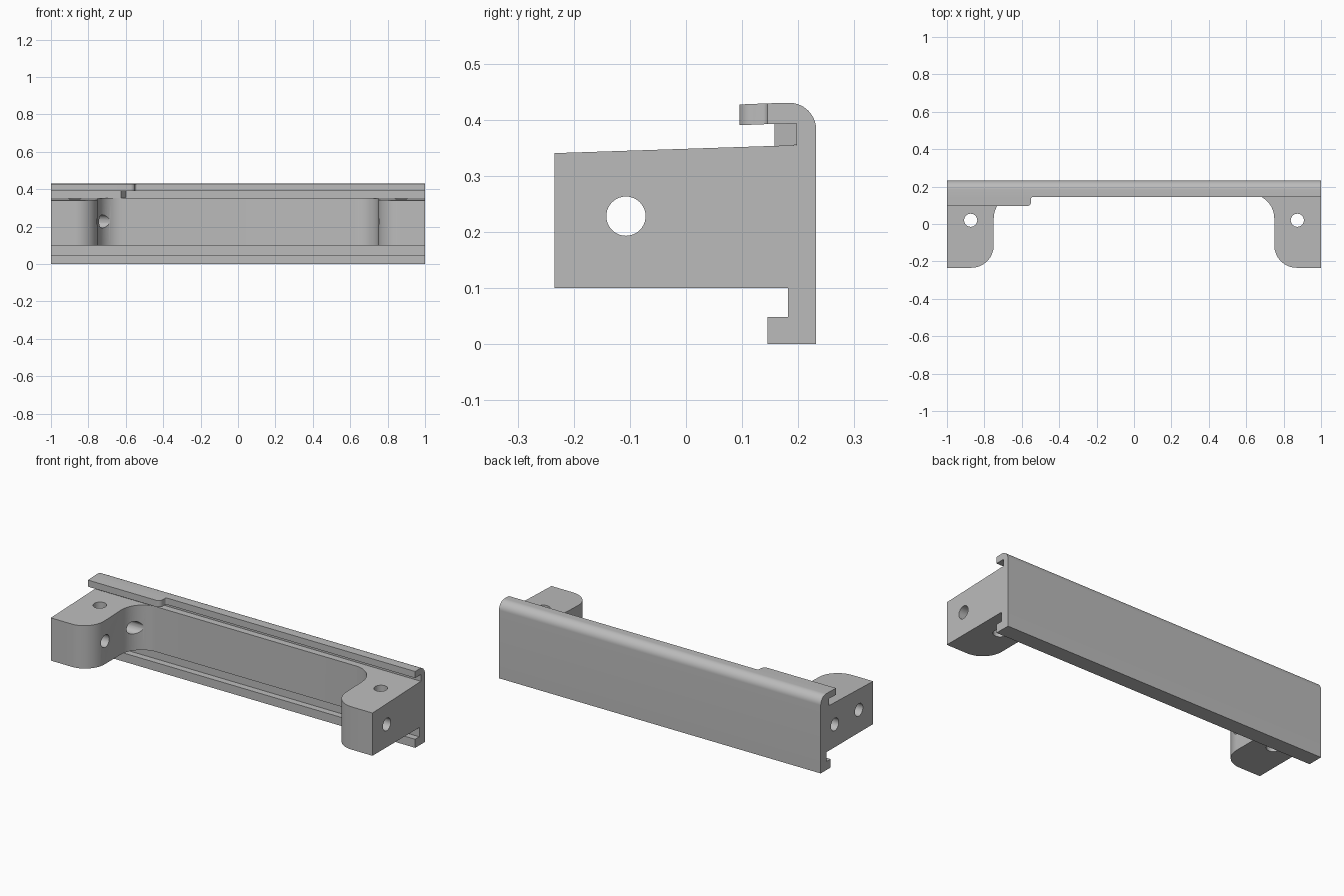
import bpy, bmesh
from math import radians, sin, cos
from mathutils import Matrix, Vector

cube = bpy.data.objects.get("Cube")
if cube:
    bpy.data.objects.remove(cube, do_unlink=True)

grey = bpy.data.materials.new("plain grey")
grey.use_nodes = True
grey.diffuse_color = (0.5, 0.5, 0.5, 1)
grey.node_tree.nodes["Principled BSDF"].inputs["Base Color"].default_value = (0.5, 0.5, 0.5, 1)


def arc(cx, cy, r, start, end, steps=14):
    angles = [radians(start + (end - start) * i / steps) for i in range(steps + 1)]
    return [(cx + r * cos(a), cy + r * sin(a)) for a in angles]


def finish(name, bm):
    bmesh.ops.recalc_face_normals(bm, faces=bm.faces)
    mesh = bpy.data.meshes.new(name)
    bm.to_mesh(mesh)
    bm.free()
    mesh.materials.append(grey)
    obj = bpy.data.objects.new(name, mesh)
    bpy.context.collection.objects.link(obj)
    return obj


def prism(name, points, start, end):
    """Solid between two copies of an outline; start and end map a point to 3D."""
    bm = bmesh.new()
    a = [bm.verts.new(start(*p)) for p in points]
    b = [bm.verts.new(end(*p)) for p in points]
    bm.faces.new(a)
    bm.faces.new(b)
    for i in range(len(a)):
        j = (i + 1) % len(a)
        bm.faces.new((a[i], a[j], b[j], b[i]))
    return finish(name, bm)


def smooth(obj):
    bpy.ops.object.select_all(action='DESELECT')
    obj.select_set(True)
    bpy.context.view_layer.objects.active = obj
    bpy.ops.object.shade_smooth_by_angle(angle=radians(30))


def body_top(y):
    return 0.348 + 0.033 * y


# Back rail: plate with bottom lip and rounded top hook
rail_profile = [(0.145, 0), (0.232, 0)] + arc(0.184, 0.382, 0.048, 0, 90) + [
    (0.145, 0.429), (0.145, 0.392), (0.197, 0.393), (0.197, 0.354),
    (0.182, 0.354), (0.182, 0.048), (0.145, 0.048)]
rail = prism("back_rail", rail_profile,
             lambda y, z: (-1, y, z), lambda y, z: (1, y, z))

# U-shaped body: two end blocks joined by a thin wall, with a sloping top
half = [(-1, 0.182), (-1, -0.234)] + arc(-0.87, -0.114, 0.12, -90, 0) \
    + arc(-0.62, 0.03, 0.13, 180, 90)
outline = half + [(-x, y) for x, y in reversed(half)]
body = prism("mounting_body", outline,
             lambda x, y: (x, y, 0.1), lambda x, y: (x, y, body_top(y)))

# Bolt holes
bm = bmesh.new()


def hole(centre, length, axis):
    turn = Matrix.Rotation(radians(90), 4, 'Y') if axis == 'X' else Matrix()
    bmesh.ops.create_cone(bm, cap_ends=True, segments=40, radius1=0.035, radius2=0.035,
                          depth=length, matrix=Matrix.Translation(Vector(centre)) @ turn)


hole((0, -0.107, 0.228), 2.4, 'X')
hole((-0.9, 0.107, 0.228), 0.5, 'X')
for side in (-1, 1):
    hole((side * 0.873, 0.02, 0.22), 0.6, 'Z')
cutter = finish("hole_cutter", bm)
cutter.hide_render = True

cut = body.modifiers.new("holes", 'BOOLEAN')
cut.operation = 'DIFFERENCE'
cut.solver = 'EXACT'
cut.object = cutter
bpy.context.view_layer.objects.active = body
bpy.ops.object.modifier_apply(modifier=cut.name)
bpy.data.objects.remove(cutter, do_unlink=True)

# Wider section of the top hook at one end
lip_outline = [(-1, 0.145), (-1, 0.095)] + arc(-0.575, 0.12, 0.025, -90, 0, 8) \
    + arc(-0.54, 0.135, 0.01, 180, 90, 5)
lip = prism("wide_hook_lip", lip_outline,
            lambda x, y: (x, y, 0.392 + (y - 0.145) * 0.04),
            lambda x, y: (x, y, 0.429 + (y - 0.145) * 0.04))

# Stop that fills the slot under the wide lip, with a slanted end
stop_outline = [(-1, 0.197), (-1, 0.158), (-0.625, 0.158), (-0.6, 0.197)]
stop = prism("slot_stop", stop_outline,
             lambda x, y: (x, y, body_top(y)), lambda x, y: (x, y, 0.393))

for part in (rail, body, lip, stop):
    smooth(part)
